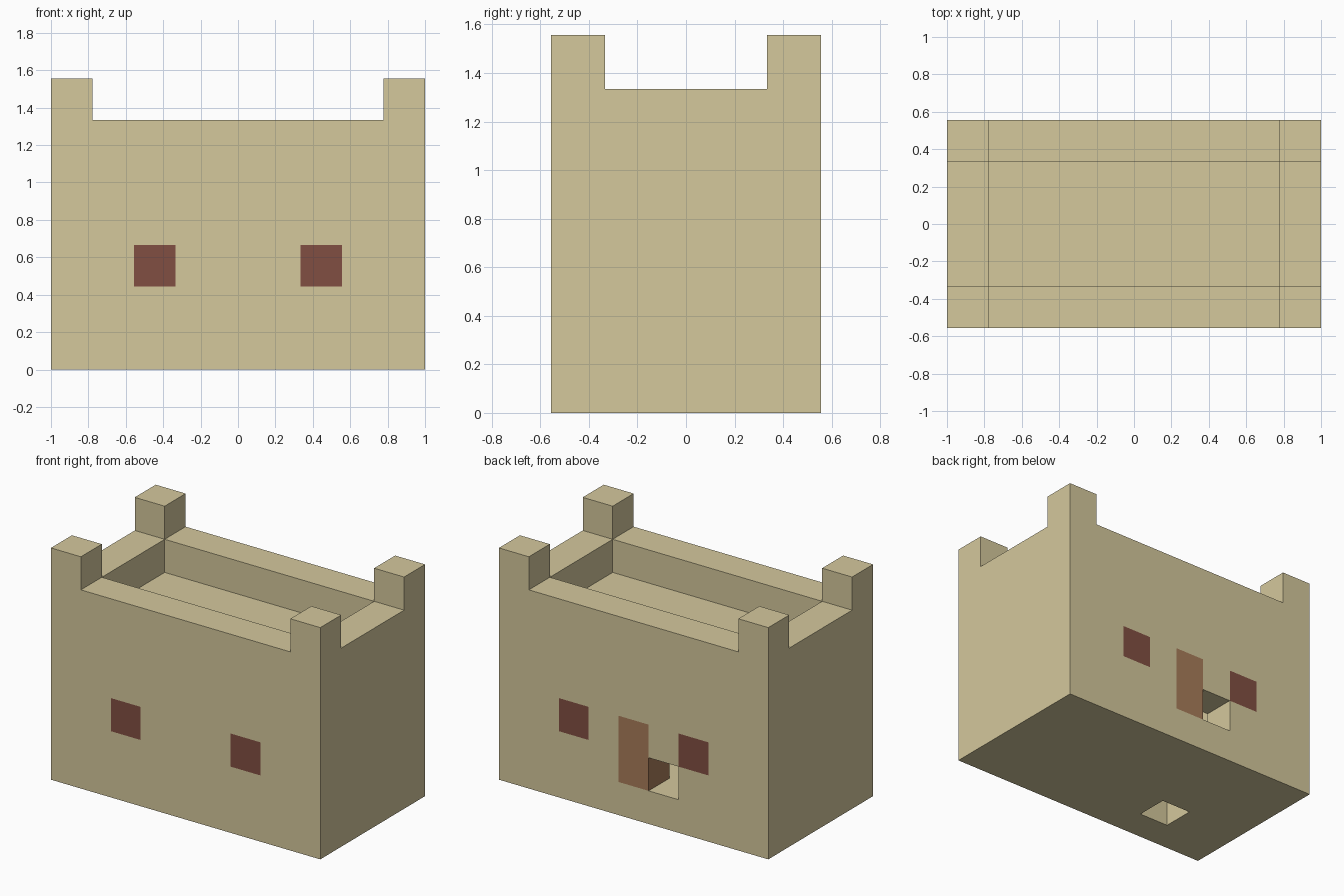
import bpy
import bmesh
from mathutils import Vector

cube = bpy.data.objects.get("Cube")
if cube:
    bpy.data.objects.remove(cube, do_unlink=True)

U = 2 / 9                      # one building block
X, Y, H = 4.5, 2.5, 7          # half width, half depth, height in blocks


def material(name, rgb):
    m = bpy.data.materials.new(name)
    m.use_nodes = True
    m.diffuse_color = (*rgb, 1)
    m.node_tree.nodes["Principled BSDF"].inputs["Base Color"].default_value = (*rgb, 1)
    return m


def box(name, low, high):
    """Box between two corners given in blocks."""
    bm = bmesh.new()
    bmesh.ops.create_cube(bm, size=1)
    low, high = Vector(low) * U, Vector(high) * U
    for v in bm.verts:
        v.co = Vector((high[i] if v.co[i] > 0 else low[i]) for i in range(3))
    mesh = bpy.data.meshes.new(name)
    bm.to_mesh(mesh)
    bm.free()
    obj = bpy.data.objects.new(name, mesh)
    bpy.context.collection.objects.link(obj)
    return obj


sand = material("sandstone", (0.661, 0.578, 0.335))
red = material("dark_red", (0.222, 0.078, 0.055))
brown = material("door_brown", (0.391, 0.203, 0.101))

# Solid building, hollowed out by cutters
house = box("fort_house", (-X, -Y, 0), (X, Y, H))
cutters = [
    box("gap_front_to_back", (-3.5, -4, 6), (3.5, 4, 9)),
    box("gap_side_to_side", (-6, -1.5, 6), (6, 1.5, 9)),
    box("roof_terrace", (-3.5, -1.5, 5), (3.5, 1.5, 9)),
    box("inner_room", (-3.5, -1.5, 1), (3.5, 1.5, 4)),
    box("doorway", (-1.5, 1, 1), (-0.5, 4, 2)),
    box("floor_hatch", (-2.5, -1.5, -1), (-1.5, -0.5, 2)),
]
for c in cutters:
    c.hide_render = True
    mod = house.modifiers.new(c.name, "BOOLEAN")
    mod.operation = "DIFFERENCE"
    mod.solver = "EXACT"
    mod.object = c
graph = bpy.context.evaluated_depsgraph_get()
mesh = bpy.data.meshes.new_from_object(house.evaluated_get(graph))
house.modifiers.clear()
house.data = mesh
mesh.name = "fort_house"
for c in cutters:
    bpy.data.objects.remove(c, do_unlink=True)

mesh.materials.clear()
for m in (sand, red, brown):
    mesh.materials.append(m)

# Coloured blocks set flush in the walls: low corner, high corner, slot
panels = [((-0.5, 1.5, 1), (0.5, 2.5, 3), 2)]
for x in (-2.5, 1.5):
    for y in (-2.5, 1.5):
        panels.append(((x, y, 2), (x + 1, y + 1, 3), 1))

# Cut the panel outlines into the walls, then colour the faces inside them
bm = bmesh.new()
bm.from_mesh(mesh)
cuts = {(axis, corner[axis]) for p in panels for corner in p[:2] for axis in (0, 2)}
for axis, pos in sorted(cuts):
    normal = Vector((axis == 0, 0, axis == 2))
    bmesh.ops.bisect_plane(bm, geom=bm.verts[:] + bm.edges[:] + bm.faces[:],
                           plane_co=normal * pos * U, plane_no=normal, dist=1e-5)
for f in bm.faces:
    f.material_index = 0
    f.smooth = False
    c = f.calc_center_median() / U
    for low, high, slot in panels:
        if all(low[i] - 0.01 < c[i] < high[i] + 0.01 for i in range(3)):
            f.material_index = slot
bm.to_mesh(mesh)
bm.free()
